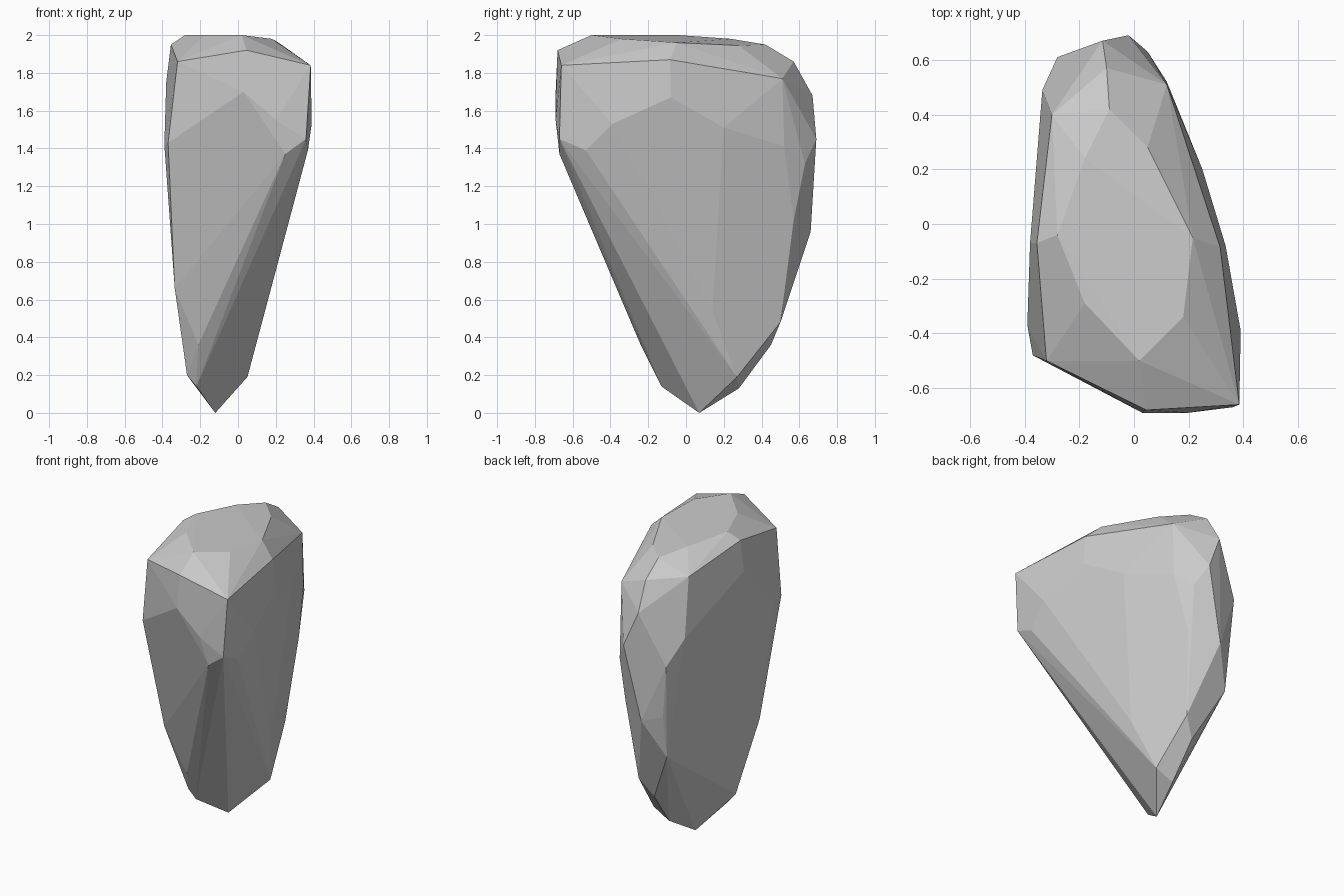
import bpy
import bmesh
from math import radians

# Corner points of the chipped stone, from the flat crown down to the tip
crown = [
    (.02, -.5, 2), (.18, -.34, 1.98), (.215, -.05, 1.96), (.05, .28, 1.945),
    (-.09, .42, 1.95), (-.18, .24, 1.98), (-.28, -.04, 2), (-.18, -.29, 2),
    (.045, -.68, 1.92), (.385, -.66, 1.84), (.315, -.085, 1.87), (.12, .51, 1.77),
    (-.1, .57, 1.86), (-.115, .67, 1.68), (-.3, .4, 1.87), (-.355, -.07, 1.95),
    (-.32, -.5, 1.86),
]
belly = [
    (.03, -.69, 1.7), (.2, -.69, 1.55), (.25, -.67, 1.37), (.36, -.67, 1.45),
    (.39, -.39, 1.53), (.37, -.53, 1.39), (.335, -.08, 1.67), (.25, .2, 1.51),
    (.12, .52, 1.41), (.05, .63, 1.32), (-.02, .69, 1.45), (-.28, .61, 1.34),
    (-.335, .49, 1.5), (-.38, -.07, 1.75), (-.39, -.37, 1.42), (-.37, -.48, 1.43),
]
tip = [
    (.22, -.36, 1.1), (.23, -.04, 1.06), (.05, .57, 1.02), (-.13, .66, .96),
    (-.25, .6, .99), (-.335, -.3, .66), (-.25, .56, .71), (.14, .14, .54),
    (0, .5, .48), (-.08, .45, .36), (-.21, -.24, .36), (.05, .27, .19),
    (-.07, .28, .13), (-.27, -.14, .2), (-.22, -.13, .14), (-.12, .07, 0),
]

# Wrap the corners in a faceted shell and merge nearly flat triangles
bm = bmesh.new()
for co in crown + belly + tip:
    bm.verts.new(co)
bmesh.ops.convex_hull(bm, input=bm.verts[:])
bmesh.ops.delete(bm, geom=[v for v in bm.verts if not v.link_faces], context='VERTS')
bmesh.ops.dissolve_limit(bm, angle_limit=radians(3), verts=bm.verts[:], edges=bm.edges[:])
bmesh.ops.recalc_face_normals(bm, faces=bm.faces[:])

mesh = bpy.data.meshes.new("rock")
bm.to_mesh(mesh)
bm.free()
bpy.context.collection.objects.link(bpy.data.objects.new("rock", mesh))
